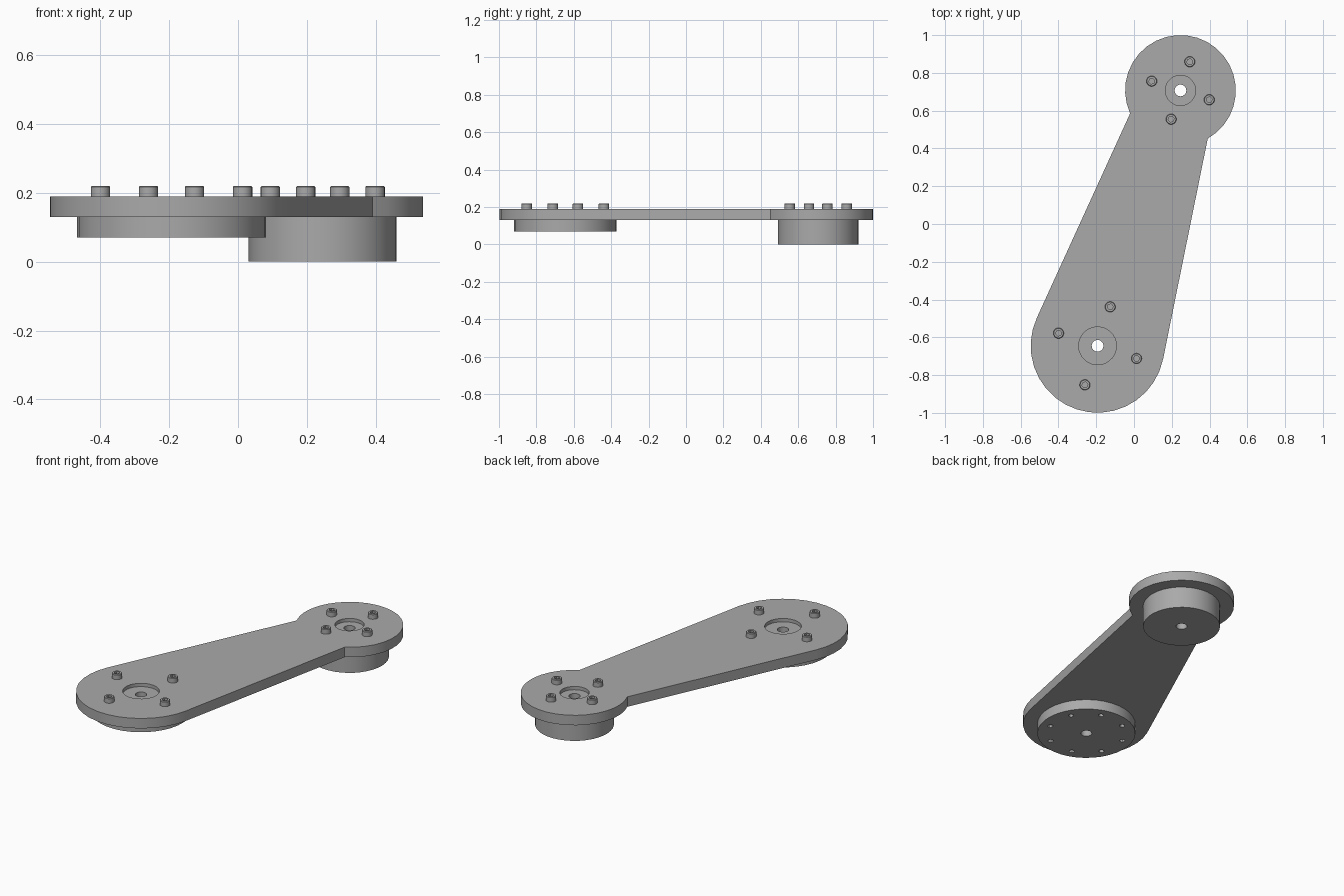
import bpy, bmesh, math

if "Cube" in bpy.data.objects:
    bpy.data.objects.remove(bpy.data.objects["Cube"])

GREY = bpy.data.materials.new("machined grey")
GREY.diffuse_color = (0.4, 0.4, 0.4, 1)
GREY.use_nodes = True
GREY.node_tree.nodes["Principled BSDF"].inputs["Base Color"].default_value = GREY.diffuse_color

BIG, SMALL = (-0.193, -0.645), (0.246, 0.707)        # pivot centres
AXIS = math.atan2(SMALL[1] - BIG[1], SMALL[0] - BIG[0])


def polar(centre, r, angle):
    """Point around a centre, angle measured from the arm axis."""
    return (centre[0] + r * math.cos(AXIS + angle),
            centre[1] + r * math.sin(AXIS + angle))


def ring(centre, r, n):
    return [polar(centre, r, 2 * math.pi * i / n) for i in range(n)]


def arc(centre, r, a0, a1, n):
    return [polar(centre, r, math.radians(a0 + (a1 - a0) * i / n)) for i in range(n + 1)]


def prism(name, outline, z0, z1, bevel=0.0):
    """Extrude a flat outline, optionally chamfering its top rim."""
    bm = bmesh.new()
    base = bm.faces.new([bm.verts.new((x, y, z0)) for x, y in outline])
    top = bmesh.ops.extrude_face_region(bm, geom=[base])["geom"]
    bmesh.ops.translate(bm, vec=(0, 0, z1 - z0),
                        verts=[v for v in top if isinstance(v, bmesh.types.BMVert)])
    if bevel:
        rim = [e for e in bm.edges if all(v.co.z > z1 - 1e-5 for v in e.verts)]
        bmesh.ops.bevel(bm, geom=rim, offset=bevel, segments=1, affect='EDGES')
    bmesh.ops.recalc_face_normals(bm, faces=bm.faces)
    mesh = bpy.data.meshes.new(name)
    bm.to_mesh(mesh)
    bm.free()
    mesh.materials.append(GREY)
    obj = bpy.data.objects.new(name, mesh)
    bpy.context.collection.objects.link(obj)
    return obj


def cut(obj, cutters):
    """Subtract the cutters, then discard them."""
    for c in cutters:
        m = obj.modifiers.new("cut", 'BOOLEAN')
        m.operation, m.solver, m.object = 'DIFFERENCE', 'EXACT', c
    bpy.context.view_layer.update()
    deps = bpy.context.evaluated_depsgraph_get()
    mesh = bpy.data.meshes.new_from_object(obj.evaluated_get(deps))
    obj.modifiers.clear()
    obj.data = mesh
    for c in cutters:
        bpy.data.objects.remove(c)


def smooth(obj):
    bpy.ops.object.select_all(action='DESELECT')
    obj.select_set(True)
    bpy.context.view_layer.objects.active = obj
    bpy.ops.object.shade_smooth_by_angle(angle=math.radians(30))


def bore(centre, r, z0, z1, n=24):
    return prism("cutter", ring(centre, r, n), z0, z1)


# Tapered plate: round head at one end, tangent rounded end at the other
outline = arc(SMALL, 0.293, -132.5, 132.5, 24) + arc(BIG, 0.354, 83.5, 276.5, 18)
plate = prism("arm_plate", outline, 0.13, 0.19)
cut(plate, [bore(BIG, 0.1, 0.17, 0.3, 32), bore(SMALL, 0.08, 0.17, 0.3, 32),
            bore(BIG, 0.031, -0.1, 0.3), bore(SMALL, 0.031, -0.1, 0.3)])

# Wide shallow boss with a ring of blind holes underneath
wide = prism("wide_boss", ring(BIG, 0.274, 36), 0.07, 0.13)
cut(wide, [bore(BIG, 0.031, -0.1, 0.3)] +
    [bore(p, 0.015, 0.0, 0.12, 12) for p in ring(BIG, 0.217, 8)])

# Narrow deep boss
deep = prism("deep_boss", ring(SMALL, 0.215, 36), 0.0, 0.13)
cut(deep, [bore(SMALL, 0.031, -0.1, 0.3)])

for part in (plate, wide, deep):
    smooth(part)

# Socket-head screws around each pivot
for label, centre, r in (("wide_end", BIG, 0.217), ("narrow_end", SMALL, 0.16)):
    for p in ring(centre, r, 4):
        screw = prism(label + "_screw", ring(p, 0.028, 20), 0.19, 0.22, 0.003)
        cut(screw, [bore(p, 0.016, 0.203, 0.3, 6)])
        smooth(screw)
